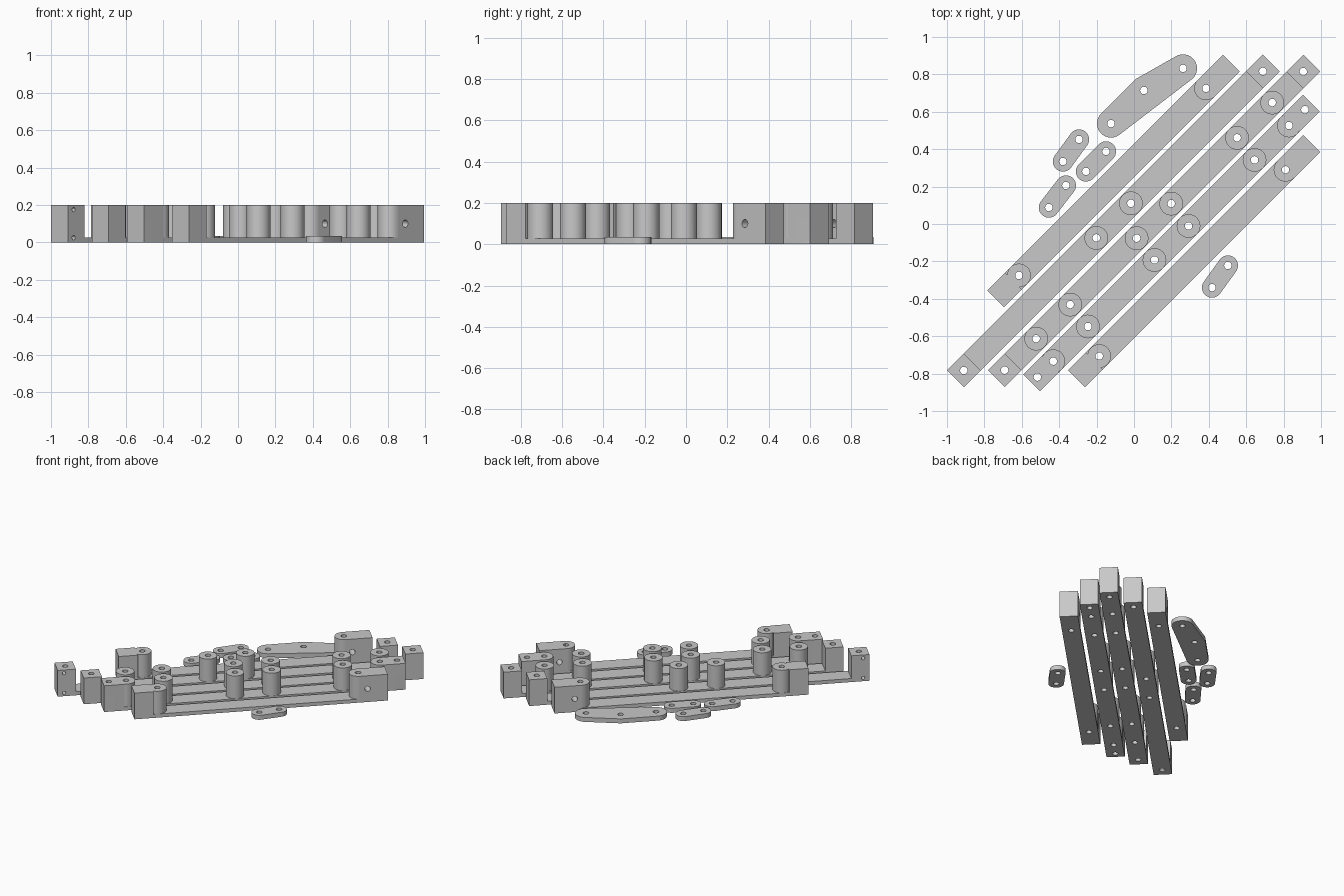
import bpy, bmesh, math
from mathutils import Matrix, Vector

if "Cube" in bpy.data.objects:
    bpy.data.objects.remove(bpy.data.objects["Cube"])

HEIGHT, PLATE, LINK = 0.2, 0.027, 0.034
HALF, POST_R, HOLE_R = 0.0636, 0.0632, 0.02
S2 = math.sqrt(2)

grey = bpy.data.materials.new("plastic grey")
grey.diffuse_color = (0.58, 0.58, 0.58, 1)
grey.use_nodes = True
grey.node_tree.nodes["Principled BSDF"].inputs["Base Color"].default_value = grey.diffuse_color


def box(bm, a, b):
    mid = [(p + q) / 2 for p, q in zip(a, b)]
    size = [q - p for p, q in zip(a, b)]
    bmesh.ops.create_cube(bm, size=1, matrix=Matrix.Translation(mid) @ Matrix.Diagonal((*size, 1)))


def rod(bm, x, y, z0, z1, r, seg=32):
    bmesh.ops.create_cone(bm, cap_ends=True, segments=seg, radius1=r, radius2=r, depth=z1 - z0,
                          matrix=Matrix.Translation((x, y, (z0 + z1) / 2)))


def side_rod(bm, x, z, r):
    m = Matrix.Translation((x, 0, z)) @ Matrix.Rotation(math.pi / 2, 4, 'X')
    bmesh.ops.create_cone(bm, cap_ends=True, segments=20, radius1=r, radius2=r, depth=0.3, matrix=m)


def to_object(name, bm):
    me = bpy.data.meshes.new(name)
    bmesh.ops.recalc_face_normals(bm, faces=bm.faces)
    bm.to_mesh(me)
    bm.free()
    ob = bpy.data.objects.new(name, me)
    bpy.context.collection.objects.link(ob)
    return ob


def finish(name, solid, holes, matrix=Matrix()):
    """Drill the holes, then place and shade the part."""
    ob, cutter = to_object(name, solid), to_object(name + "_cutter", holes)
    cutter.hide_render = True
    ob.data.materials.append(grey)
    cutter.data.materials.append(grey)
    mod = ob.modifiers.new("holes", 'BOOLEAN')
    mod.operation, mod.solver, mod.object = 'DIFFERENCE', 'EXACT', cutter
    mod.use_self = True
    bpy.ops.object.select_all(action='DESELECT')
    ob.select_set(True)
    bpy.context.view_layer.objects.active = ob
    bpy.ops.object.modifier_apply(modifier=mod.name)
    bpy.data.objects.remove(cutter)
    ob.data.transform(matrix)
    bpy.ops.object.shade_smooth_by_angle(angle=math.radians(30))


def bar(name, offset, start, end, block_lo, block_hi, posts, end_holes=(), side_holes=()):
    """Diagonal bar; distances along it are x + y, offset is x - y."""
    solid, holes = bmesh.new(), bmesh.new()
    box(solid, (start / S2, -HALF, 0), (end / S2, HALF, PLATE))
    box(solid, (start / S2, -HALF, 0), (block_lo / S2, HALF, HEIGHT))
    box(solid, (block_hi / S2, -HALF, 0), (end / S2, HALF, HEIGHT))
    for u in posts:
        rod(solid, u / S2, 0, 0.01, HEIGHT, POST_R)
    for u in (*posts, *end_holes):
        rod(holes, u / S2, 0, -0.1, HEIGHT + 0.1, HOLE_R, 20)
    for u, z, r in side_holes:
        side_rod(holes, u / S2, z, r)
    place = Matrix.Rotation(math.pi / 4, 4, 'Z') @ Matrix.Translation((0, -offset / S2, 0))
    finish(name, solid, holes, place)


# Five diagonal bars with end blocks and hollow posts
bar("outer_bar_back", -0.34, -1.14, 1.38, -0.95, 1.11, (-0.89, 1.11),
    side_holes=[(1.18, 0.1, 0.02)])
bar("long_bar_back", -0.127, -1.783, 1.595, -1.603, 1.415, (-0.276, 0.094), (-1.693, 1.505),
    side_holes=[(-1.72, 0.175, 0.012), (-1.72, 0.025, 0.012)])
bar("long_bar_middle", 0.09, -1.563, 1.81, -1.383, 1.63,
    (-1.136, -0.772, -0.062, 0.308, 1.012, 1.388), (-1.473, 1.72))
bar("long_bar_front", 0.302, -1.398, 1.595, -1.195, 1.38,
    (-1.165, -0.794, -0.083, 0.281, 0.987, 1.355), (-1.335, 1.525))
bar("outer_bar_front", 0.52, -1.135, 1.38, -0.945, 1.10, (-0.892, 1.10),
    side_holes=[(1.18, 0.1, 0.02)])


def link(name, centres, r):
    """Flat rounded plate: hull of equal discs, one hole in each."""
    solid, holes = bmesh.new(), bmesh.new()
    for x, y in centres:
        for i in range(40):
            a = math.tau * i / 40
            for z in (0, LINK):
                solid.verts.new((x + r * math.cos(a), y + r * math.sin(a), z))
        rod(holes, x, y, -0.1, 0.1, HOLE_R, 20)
    out = bmesh.ops.convex_hull(solid, input=solid.verts)
    junk = {v for v in out["geom_interior"] + out["geom_unused"] if isinstance(v, bmesh.types.BMVert)}
    bmesh.ops.delete(solid, geom=list(junk), context='VERTS')
    bmesh.ops.dissolve_limit(solid, angle_limit=0.01, verts=solid.verts, edges=solid.edges)
    finish(name, solid, holes)


# Loose link plates
link("large_link", [(-0.123, 0.537), (0.053, 0.714), (0.262, 0.832)], 0.075)
link("small_link_1", [(-0.38, 0.334), (-0.294, 0.452)], 0.054)
link("small_link_2", [(-0.257, 0.281), (-0.15, 0.388)], 0.054)
link("small_link_3", [(-0.455, 0.088), (-0.364, 0.206)], 0.054)
link("small_link_4", [(0.417, -0.34), (0.502, -0.222)], 0.054)
